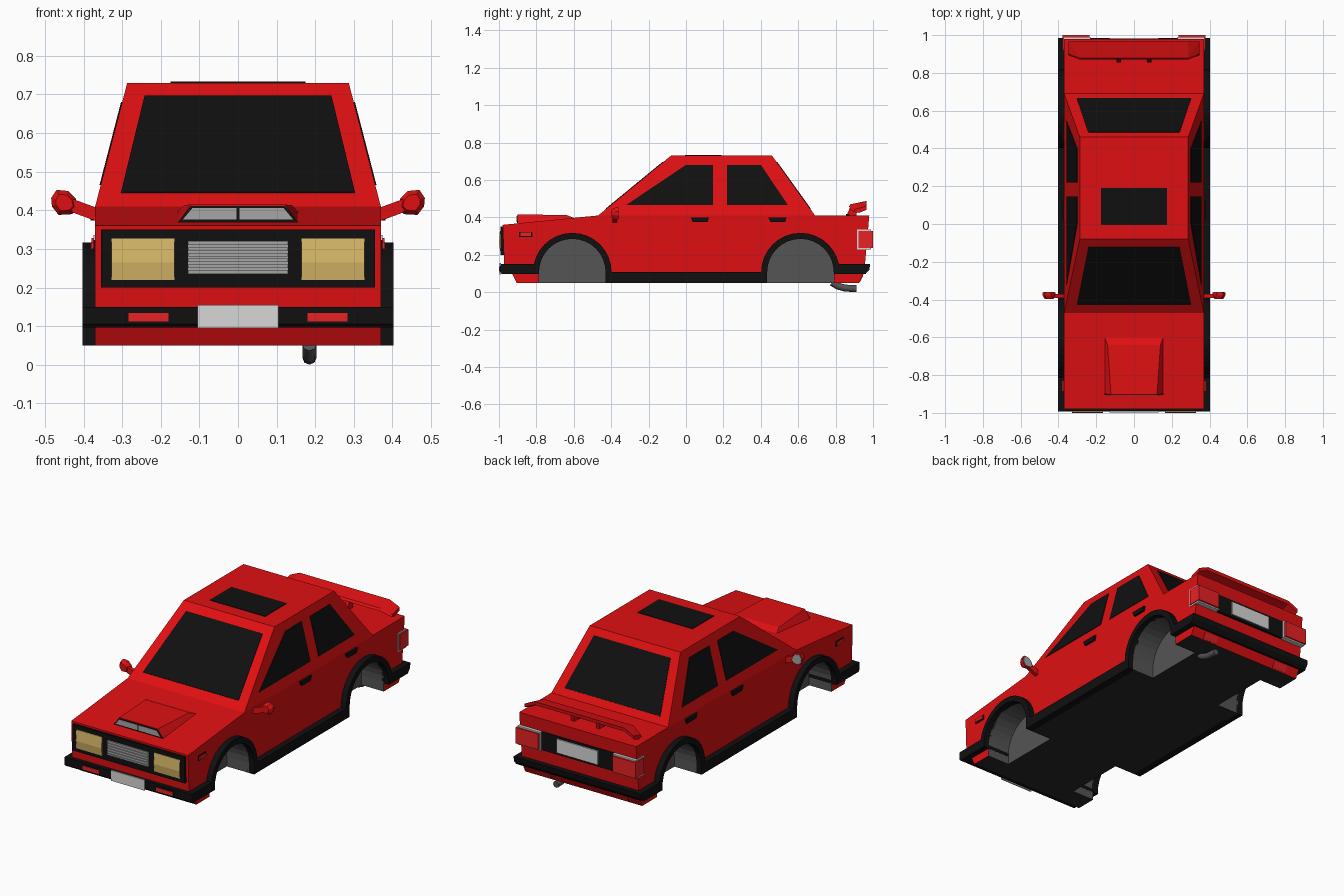
import bpy, bmesh, math
from mathutils import Vector

if "Cube" in bpy.data.objects:
    bpy.data.objects.remove(bpy.data.objects["Cube"])


def material(name, r, g, b):
    m = bpy.data.materials.new(name)
    m.diffuse_color = (r, g, b, 1)
    m.use_nodes = True
    m.node_tree.nodes["Principled BSDF"].inputs["Base Color"].default_value = m.diffuse_color
    return m


RED = material("body red", 0.74, 0.005, 0.006)
LAMP = material("lamp red", 0.80, 0.016, 0.018)
BLACK = material("black trim", 0.005, 0.005, 0.005)
FLOOR = material("dark floor", 0.022, 0.022, 0.022)
WELL = material("well grey", 0.09, 0.09, 0.09)
CHROME = material("grille grey", 0.38, 0.38, 0.38)
PLATE = material("plate grey", 0.68, 0.68, 0.68)
AMBER = material("headlight yellow", 0.68, 0.48, 0.14)


def finish(name, bm, *mats):
    bmesh.ops.recalc_face_normals(bm, faces=bm.faces)
    me = bpy.data.meshes.new(name)
    bm.to_mesh(me)
    bm.free()
    for m in mats:
        me.materials.append(m)
    ob = bpy.data.objects.new(name, me)
    bpy.context.collection.objects.link(ob)
    return ob


def prism(name, pts, vec, *mats):
    """Extrude a flat outline along vec."""
    bm = bmesh.new()
    f = bm.faces.new([bm.verts.new(p) for p in pts])
    r = bmesh.ops.extrude_face_region(bm, geom=[f], use_keep_orig=True)
    bmesh.ops.translate(bm, vec=vec, verts=[v for v in r["geom"] if isinstance(v, bmesh.types.BMVert)])
    return finish(name, bm, *mats)


def side_prism(name, yz, x0, x1, *mats):
    return prism(name, [(x0, y, z) for y, z in yz], (x1 - x0, 0, 0), *mats)


def box(name, x0, x1, y0, y1, z0, z1, mat):
    return side_prism(name, [(y0, z0), (y1, z0), (y1, z1), (y0, z1)], x0, x1, mat)


def hull(name, pts, mat):
    bm = bmesh.new()
    for p in pts:
        bm.verts.new(p)
    bmesh.ops.convex_hull(bm, input=bm.verts)
    bmesh.ops.dissolve_limit(bm, angle_limit=0.01, verts=bm.verts, edges=bm.edges)
    return finish(name, bm, mat)


def sheet(name, pts, mat, t=0.006):
    """Thin plate straddling the surface its outline lies on."""
    p = [Vector(q) for q in pts]
    n = (p[1] - p[0]).cross(p[2] - p[1]).normalized() * t
    return prism(name, [q - n / 2 for q in p], n, mat)


# Lower body: centre slab plus two side slabs with wheel openings
WHEELS, R, CZ = (-0.608, 0.612), 0.178, 0.107


def arc(cy, r, n=16):
    return [(cy - r * math.cos(math.pi * i / n), CZ + r * math.sin(math.pi * i / n)) for i in range(n + 1)]


upper = [(0.925, 0.05), (0.95, 0.10), (0.957, 0.15), (0.98, 0.41), (-0.47, 0.41),
         (-0.98, 0.36), (-0.972, 0.15), (-0.93, 0.10), (-0.905, 0.05)]
arches = []
for cy in WHEELS:
    arches += [(cy - R, 0.05)] + arc(cy, R) + [(cy + R, 0.05)]
INNER = 0.23
slabs = [side_prism("body_centre", upper, -INNER, INNER, RED, WELL, FLOOR)]
for s in (-1, 1):
    slabs.append(side_prism("body_side", upper + arches, s * INNER, s * 0.37, RED, WELL, FLOOR))
for ob in slabs:
    for f in ob.data.polygons:
        c = f.center
        if f.normal.z < -0.9 and c.z < 0.06:
            f.material_index = 2
        elif abs(abs(c.x) - INNER) < 0.001:
            f.material_index = 1
        elif abs(f.normal.x) < 0.5 and any(math.hypot(c.y - w, max(0, c.z - CZ)) < R + 0.005 for w in WHEELS):
            f.material_index = 1

# Cabin
hull("cabin", [(s * x, y, z) for s in (-1, 1) for x, y, z in
               ((0.37, -0.47, 0.41), (0.37, 0.69, 0.41), (0.287, -0.08, 0.73), (0.287, 0.46, 0.73))], RED)


def wind_y(z):
    return -0.47 + (z - 0.41) / 0.32 * 0.39


def rear_y(z):
    return 0.69 - (z - 0.41) / 0.32 * 0.23


def side_x(z):
    return 0.37 - (z - 0.41) / 0.32 * 0.083


# Windows
for name, fy in (("windscreen", wind_y), ("rear_window", rear_y)):
    sheet(name, [(-0.303, fy(0.445), 0.445), (0.303, fy(0.445), 0.445),
                 (0.242, fy(0.695), 0.695), (-0.242, fy(0.695), 0.695)], BLACK)
sheet("sunroof", [(-0.175, -0.005, 0.73), (0.175, -0.005, 0.73), (0.175, 0.19, 0.73), (-0.175, 0.19, 0.73)], BLACK)

# Front panel, grille, plates
box("front_panel", -0.355, 0.355, -0.991, -0.95, 0.20, 0.35, BLACK)
box("grille", -0.13, 0.13, -0.993, -0.98, 0.235, 0.32, CHROME)
for i in range(6):
    z = 0.236 + i * 0.0148
    box("grille_bar", -0.13, 0.13, -0.998, -0.99, z, z + 0.009, CHROME)
front_bumper = [(-0.785, 0.097), (-0.785, 0.15), (-0.993, 0.15), (-0.993, 0.105), (-0.985, 0.097)]
side_prism("front_bumper", front_bumper, -0.403, 0.403, BLACK)
box("front_plate", -0.105, 0.105, -0.998, -0.99, 0.095, 0.155, PLATE)
rear_bumper = [(0.79, 0.097), (0.79, 0.15), (0.985, 0.15), (0.98, 0.12), (0.96, 0.097)]
side_prism("rear_bumper", rear_bumper, -0.403, 0.403, BLACK)
box("rear_panel", -0.24, 0.24, 0.94, 0.978, 0.23, 0.335, BLACK)
box("rear_plate", -0.13, 0.13, 0.97, 0.985, 0.243, 0.322, PLATE)

# Bonnet scoop with divided mouth
hull("bonnet_scoop", [(s * x, y, z) for s in (-1, 1) for x, y, z in
                      ((0.16, -0.9, 0.36), (0.122, -0.9, 0.415), (0.14, -0.64, 0.413),
                       (0.155, -0.6, 0.397), (0.155, -0.6, 0.37))], RED)
sheet("scoop_surround", [(-0.155, -0.9, 0.37), (0.155, -0.9, 0.37), (0.122, -0.9, 0.411), (-0.122, -0.9, 0.411)], BLACK)
for s in (-1, 1):
    sheet("scoop_mesh", [(s * 0.004, -0.902, 0.376), (s * 0.143, -0.902, 0.376),
                         (s * 0.118, -0.902, 0.406), (s * 0.004, -0.902, 0.406)], CHROME)

for s in (-1, 1):
    # Side windows
    for name, outline in (
            ("front_side_window", ((-0.32, 0.465), (0.145, 0.465), (0.145, 0.68), (0.0, 0.68))),
            ("rear_side_window", ((0.22, 0.465), (0.545, 0.465), (0.40, 0.68), (0.22, 0.68)))):
        sheet(name, [(s * side_x(z), y, z) for y, z in outline], BLACK)
    # Arch trim and sill
    for cy in WHEELS:
        side_prism("arch_trim", arc(cy, R) + arc(cy, 0.21)[::-1], s * 0.36, s * 0.403, BLACK)
    box("sill", s * 0.36, s * 0.403, WHEELS[0] + R, WHEELS[1] - R, 0.05, 0.108, BLACK)
    # Door handles and side marker
    for y in (0.025, 0.44):
        side_prism("door_handle", [(y, 0.40), (y + 0.098, 0.40), (y + 0.09, 0.374), (y + 0.012, 0.374)],
                   s * 0.36, s * 0.382, BLACK)
    box("marker_surround", s * 0.36, s * 0.374, -0.892, -0.822, 0.295, 0.323, BLACK)
    box("side_marker", s * 0.36, s * 0.381, -0.886, -0.828, 0.300, 0.318, LAMP)
    # Headlight and bumper lamps
    side_prism("headlight", [(-0.98, 0.22), (-0.994, 0.22), (-1.0, 0.265), (-0.994, 0.327), (-0.98, 0.327)],
               s * 0.165, s * 0.328, AMBER)
    box("lamp_surround", s * 0.175, s * 0.29, -0.996, -0.98, 0.107, 0.139, BLACK)
    box("bumper_lamp", s * 0.18, s * 0.284, -0.999, -0.98, 0.112, 0.134, LAMP)
    # Tail light, wrapped round the corner, and lower rear reflector
    box("tail_light_frame", s * 0.23, s * 0.374, 0.915, 0.99, 0.229, 0.336, PLATE)
    box("tail_light", s * 0.236, s * 0.379, 0.923, 1.0, 0.237, 0.328, LAMP)
    sheet("rear_reflector", [(s * 0.2, 0.928, 0.056), (s * 0.29, 0.928, 0.056),
                             (s * 0.29, 0.945, 0.09), (s * 0.2, 0.945, 0.09)], LAMP)
    # Door mirror
    ring = [(0.415, 0.405), (0.43, 0.39), (0.465, 0.388), (0.482, 0.41),
            (0.484, 0.432), (0.47, 0.453), (0.44, 0.45), (0.42, 0.43)]

    def scaled(k, y):
        return [(s * (0.45 + (x - 0.45) * k), y, 0.42 + (z - 0.42) * k) for x, z in ring]

    hull("mirror_housing", scaled(1, -0.362) + scaled(1, -0.378) + scaled(0.65, -0.397), RED)
    sheet("mirror_glass", scaled(0.85, -0.362), CHROME)
    hull("mirror_stalk", [(s * x, y, z) for y in (-0.392, -0.37) for x, z in
                          ((0.362, 0.37), (0.362, 0.405), (0.43, 0.43), (0.43, 0.395))], RED)
    # Spoiler tip, stand and mount
    wing = [(0.87, 0.458), (0.88, 0.470), (0.965, 0.488), (0.963, 0.468), (0.91, 0.452)]
    hull("spoiler_tip", [(s * 0.285, y, z) for y, z in wing] +
         [(s * 0.347, 0.895 + (y - 0.87) * 0.75, z - 0.028) for y, z in wing], RED)
    side_prism("spoiler_stand", [(0.858, 0.408), (0.91, 0.408), (0.92, 0.462), (0.88, 0.462)],
               s * 0.07, s * 0.09, RED)
    box("spoiler_mount", s * 0.068, s * 0.092, 0.855, 0.875, 0.405, 0.418, BLACK)
side_prism("spoiler", wing, -0.285, 0.285, RED)

# Exhaust pipe
cu = bpy.data.curves.new("exhaust", "CURVE")
cu.dimensions = "3D"
cu.bevel_depth, cu.bevel_resolution, cu.use_fill_caps = 0.0185, 2, True
path = [(0.78, 0.052), (0.81, 0.033), (0.85, 0.022), (0.912, 0.0185)]
sp = cu.splines.new("POLY")
sp.points.add(len(path) - 1)
for p, (y, z) in zip(sp.points, path):
    p.co = (0.185, y, z, 1)
cu.materials.append(WELL)
ob = bpy.data.objects.new("exhaust", cu)
bpy.context.collection.objects.link(ob)
bpy.context.view_layer.objects.active = ob
ob.select_set(True)
bpy.ops.object.convert(target="MESH")
